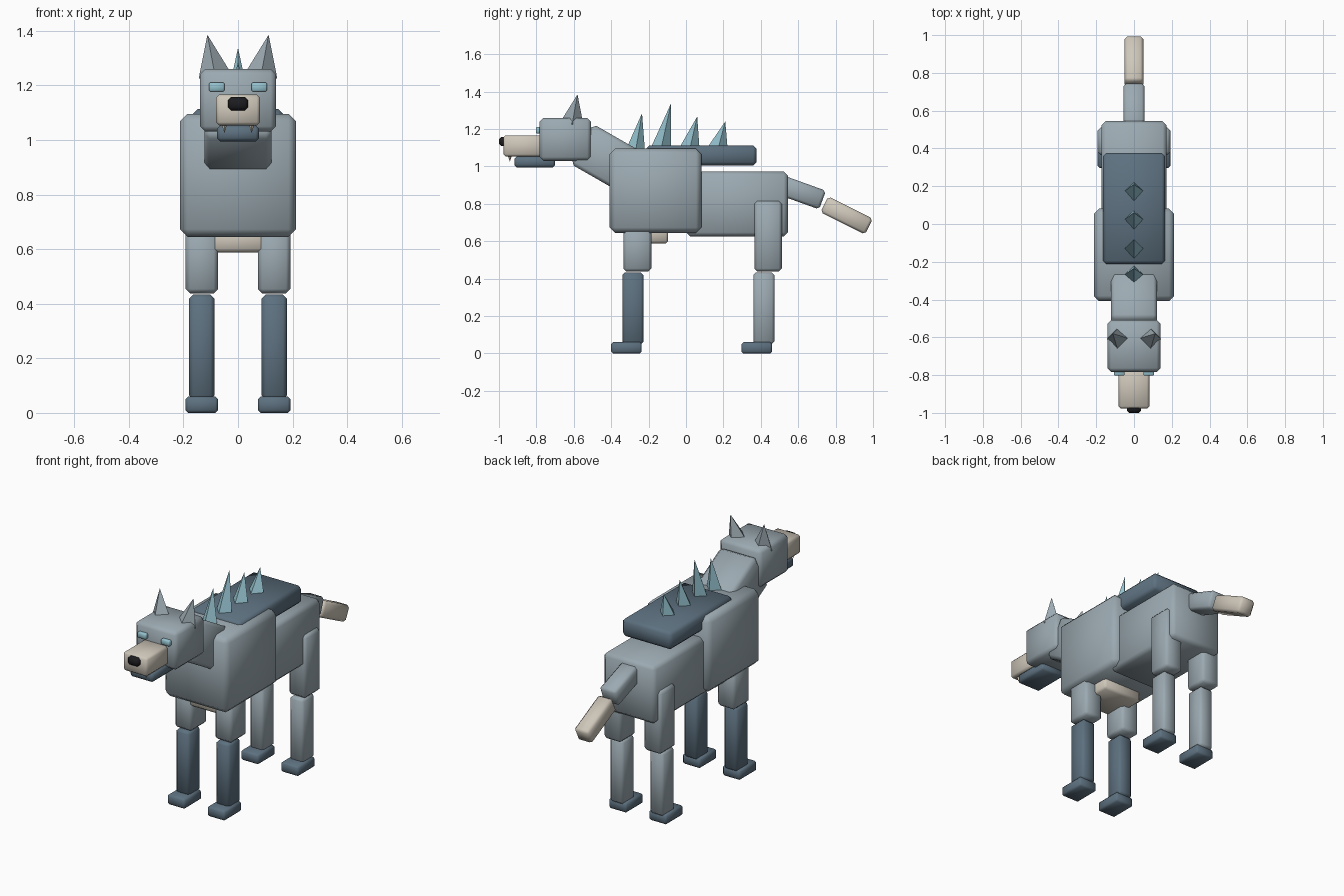
import bpy
import math
from mathutils import Vector, Matrix

if "Cube" in bpy.data.objects:
    bpy.data.objects.remove(bpy.data.objects["Cube"])


def material(name, rgb):
    m = bpy.data.materials.new(name)
    m.diffuse_color = (*rgb, 1)
    m.use_nodes = True
    m.node_tree.nodes["Principled BSDF"].inputs["Base Color"].default_value = m.diffuse_color
    return m


GRAY = material("gray_fur", (0.33, 0.40, 0.44))
SLATE = material("slate_blue", (0.11, 0.165, 0.215))
CREAM = material("cream", (0.62, 0.57, 0.49))
ICE = material("ice_blue", (0.30, 0.54, 0.62))
BLACK = material("black", (0.012, 0.012, 0.014))


def box(name, mat, x, y, z, bevel=0.014, tilt=0):
    """Bevelled block from (min, max) ranges, tilted about x through its centre."""
    size = Vector((x[1] - x[0], y[1] - y[0], z[1] - z[0]))
    centre = Vector((x[0] + x[1], y[0] + y[1], z[0] + z[1])) / 2
    bpy.ops.mesh.primitive_cube_add(size=1)
    ob = bpy.context.object
    ob.name = name
    ob.data.transform(Matrix.Translation(centre) @ Matrix.Rotation(math.radians(tilt), 4, 'X')
                      @ Matrix.Diagonal((*size, 1)))
    ob.data.materials.append(mat)
    mod = ob.modifiers.new("bevel", 'BEVEL')
    mod.width = bevel
    mod.segments = 1
    bpy.ops.object.modifier_apply(modifier=mod.name)
    bpy.ops.object.shade_smooth_by_angle(angle=math.radians(60))
    return ob


def tilted(name, mat, half_width, start, end, thick, bevel=0.014):
    """Block running from start to end, both given as (y, z)."""
    dy, dz = end[0] - start[0], end[1] - start[1]
    length = math.hypot(dy, dz)
    cy, cz = (start[0] + end[0]) / 2, (start[1] + end[1]) / 2
    return box(name, mat, (-half_width, half_width), (cy - length / 2, cy + length / 2),
               (cz - thick / 2, cz + thick / 2), bevel, math.degrees(math.atan2(dz, dy)))


def spike(name, mat, base, tip, radius):
    """Four-sided cone leaning from base to tip."""
    axis = Vector(tip) - Vector(base)
    bpy.ops.mesh.primitive_cone_add(vertices=4, radius1=radius, depth=axis.length)
    ob = bpy.context.object
    ob.name = name
    turn = Vector((0, 0, 1)).rotation_difference(axis).to_matrix().to_4x4()
    ob.data.transform(Matrix.Translation((Vector(base) + Vector(tip)) / 2) @ turn)
    ob.data.materials.append(mat)
    return ob


def span(side, a, b):
    return (min(side * a, side * b), max(side * a, side * b))


# Torso
box("chest", GRAY, (-0.213, 0.213), (-0.408, 0.082), (0.645, 1.095), 0.028)
box("hindquarters", GRAY, (-0.173, 0.173), (0.0, 0.545), (0.625, 0.973), 0.022)
box("belly_plate", CREAM, (-0.13, 0.13), (-0.33, -0.095), (0.587, 0.68))
box("back_plate", SLATE, (-0.165, 0.165), (-0.212, 0.377), (1.005, 1.113), 0.018)

# Neck and head
tilted("neck", GRAY, 0.123, (-0.557, 1.12), (-0.225, 0.93), 0.245, 0.02)
box("head", GRAY, (-0.14, 0.14), (-0.783, -0.508), (1.03, 1.26), 0.02)
box("snout", CREAM, (-0.081, 0.081), (-0.977, -0.74), (1.053, 1.166), 0.012)
box("nose", BLACK, (-0.037, 0.037), (-1.0, -0.95), (1.108, 1.157), 0.012)
box("jaw", SLATE, (-0.077, 0.077), (-0.917, -0.70), (0.995, 1.053), 0.012)

# Tail
tilted("tail_base", GRAY, 0.056, (0.48, 0.91), (0.73, 0.82), 0.106)
tilted("tail_tip", CREAM, 0.049, (0.74, 0.797), (0.978, 0.678), 0.095)

# Spikes along the spine: base y, base z, tip y, tip z
for i, (y, z, ty, tz) in enumerate([(-0.27, 1.08, -0.235, 1.285), (-0.132, 1.1, -0.08, 1.337),
                                    (0.022, 1.1, 0.06, 1.267), (0.173, 1.1, 0.21, 1.24)]):
    spike(f"back_spike_{i + 1}", ICE, (0, y, z), (0, ty, tz), 0.052)

# Paired parts
for side, label in ((-1, "left"), (1, "right")):
    spike(f"{label}_ear", GRAY, (side * 0.085, -0.608, 1.235),
          (side * 0.112, -0.58, 1.385), 0.06)
    box(f"{label}_eye", ICE, span(side, 0.05, 0.106), (-0.803, -0.77), (1.177, 1.21), 0.004)
    spike(f"{label}_tooth", CREAM, (side * 0.05, -0.942, 1.056), (side * 0.05, -0.942, 1.025), 0.01)
    for leg, thigh, shin, foot, top, mat in (
            ("front", (-0.335, -0.185), (-0.34, -0.227), (-0.40, -0.237), 0.69, SLATE),
            ("hind", (0.366, 0.512), (0.36, 0.473), (0.297, 0.46), 0.815, GRAY)):
        box(f"{label}_{leg}_upper_leg", GRAY, span(side, 0.073, 0.192), thigh, (0.438, top), 0.016)
        box(f"{label}_{leg}_lower_leg", mat, span(side, 0.087, 0.179), shin, (0.05, 0.433))
        box(f"{label}_{leg}_foot", SLATE, span(side, 0.073, 0.192), foot, (0, 0.06), 0.01)
